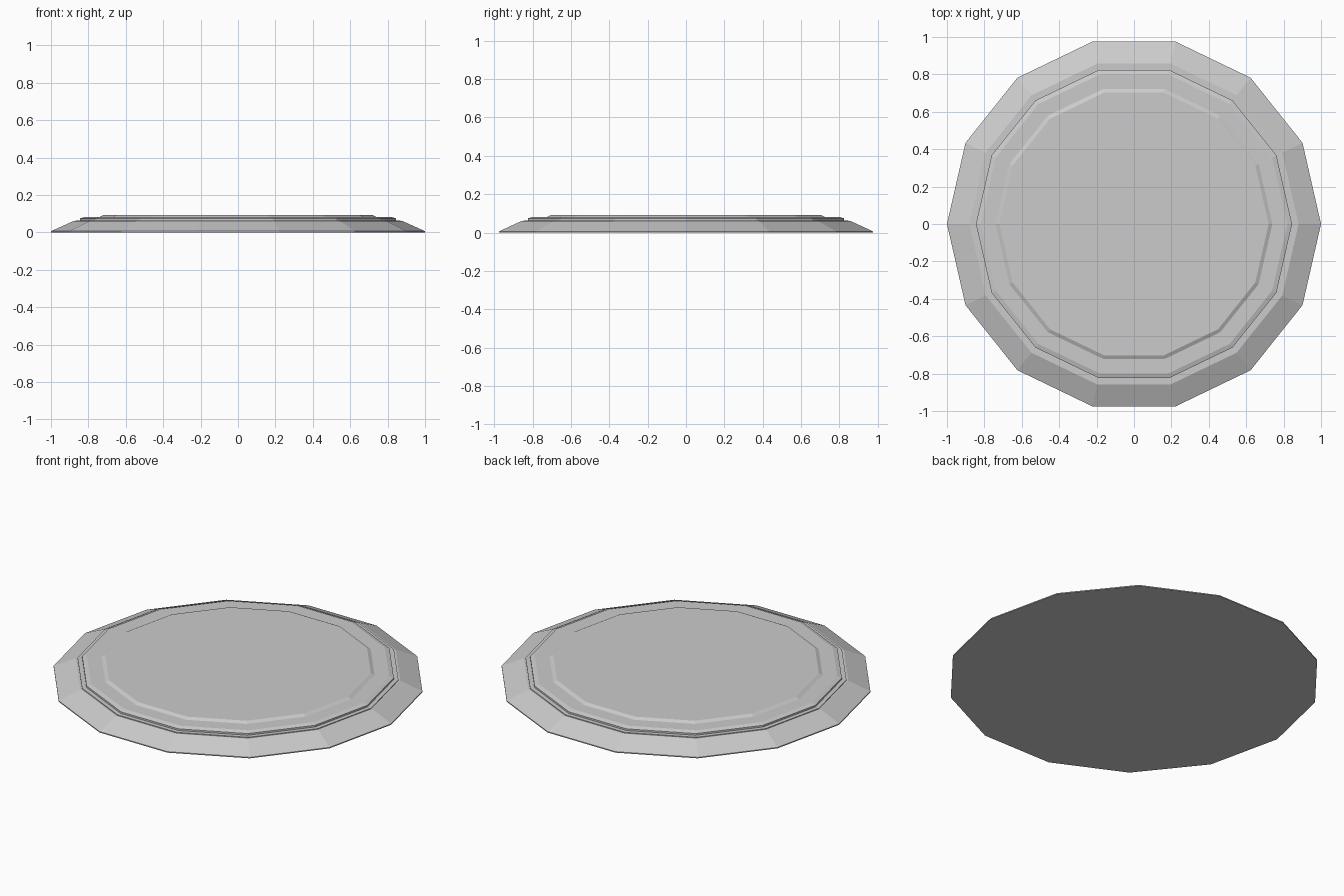
import bpy, bmesh
from math import sin, cos, pi

cube = bpy.data.objects.get("Cube")
if cube:
    bpy.data.objects.remove(cube, do_unlink=True)

SIDES = 14

grey = bpy.data.materials.new("light grey")
grey.use_nodes = True
colour = (0.6, 0.6, 0.6, 1)
grey.diffuse_color = colour
grey.node_tree.nodes["Principled BSDF"].inputs["Base Color"].default_value = colour


def stepped_disc(name, profile):
    """Closed faceted disc from (radius, height) rings, bottom to top."""
    bm = bmesh.new()
    rings = [[bm.verts.new((r * cos(2 * pi * i / SIDES), r * sin(2 * pi * i / SIDES), z))
              for i in range(SIDES)] for r, z in profile]
    for low, high in zip(rings, rings[1:]):
        for i in range(SIDES):
            j = (i + 1) % SIDES
            bm.faces.new((low[i], low[j], high[j], high[i]))
    bm.faces.new(rings[0][::-1])
    bm.faces.new(rings[-1])
    mesh = bpy.data.meshes.new(name)
    bm.to_mesh(mesh)
    bm.free()
    mesh.materials.append(grey)
    obj = bpy.data.objects.new(name, mesh)
    bpy.context.collection.objects.link(obj)
    return obj


# Sloping base rim with a small step at its inner edge
stepped_disc("base_rim", [(1.0, 0), (1.0, 0.006), (0.88, 0.06), (0.87, 0.06),
                          (0.87, 0.064), (0.845, 0.064)])

# Raised plate with a bevelled edge and a shallow raised centre
stepped_disc("top_plate", [(0.845, 0.06), (0.845, 0.074), (0.82, 0.082),
                           (0.74, 0.082), (0.72, 0.092)])
